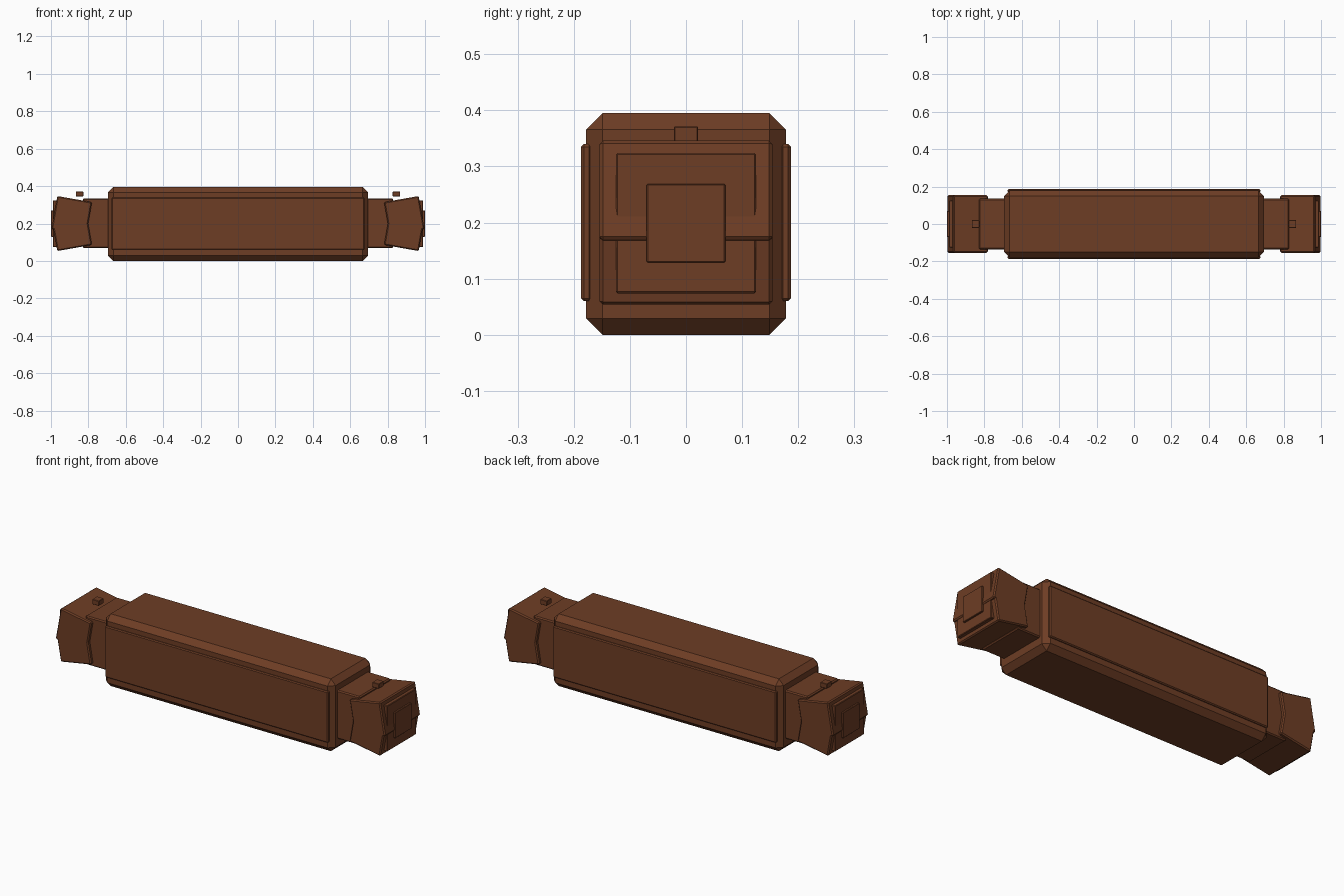
import bpy, math
from mathutils import Matrix, Vector

cube = bpy.data.objects.get("Cube")
if cube:
    bpy.data.objects.remove(cube, do_unlink=True)

brown = bpy.data.materials.new("brown")
brown.use_nodes = True
colour = (0.155, 0.047, 0.018, 1)
brown.diffuse_color = colour
brown.node_tree.nodes["Principled BSDF"].inputs["Base Color"].default_value = colour


def block(name, centre, size, bevel=0.005, tilt=0.0):
    """Box with chamfered edges, tilted about the y axis."""
    bpy.ops.mesh.primitive_cube_add(size=1)
    ob = bpy.context.object
    ob.name = name
    ob.data.transform(Matrix.Diagonal((*size, 1)))
    ob.location = centre
    ob.rotation_euler.y = tilt
    ob.data.materials.append(brown)
    mod = ob.modifiers.new("chamfer", "BEVEL")
    mod.width = bevel
    mod.segments = 1
    return ob


def jaw(name, side, up, height):
    """Tilted half of an end cap, placed from its outer far corner."""
    a = math.radians(10)
    length = 0.188
    along = Vector((-math.cos(a), 0, -up * math.sin(a)))
    across = Vector((math.sin(a), 0, -up * math.cos(a)))
    c = Vector((0.966, 0, 0.2 + up * 0.147)) + along * length / 2 + across * height / 2
    c.x *= side
    block(name, c, (length, 0.308, height), 0.006, -side * up * a)


# Main body with raised side panels
block("body", (0, 0, 0.1975), (1.39, 0.356, 0.395), 0.029)
for label, s in (("front", -1), ("back", 1)):
    block(label + "_panel", (0, s * 0.1775, 0.2), (1.35, 0.019, 0.28), 0.005)

# Matching ends
for label, s in (("left", 1), ("right", -1)):
    block(label + "_neck", (s * 0.74, 0, 0.202), (0.18, 0.27, 0.265), 0.006)
    jaw(label + "_upper_jaw", s, 1, 0.18)
    jaw(label + "_lower_jaw", s, -1, 0.15)
    block(label + "_end_plate", (s * 0.979, 0, 0.199), (0.022, 0.25, 0.25), 0.003)
    block(label + "_end_centre", (s * 0.99, 0, 0.199), (0.02, 0.14, 0.14), 0.002)
    block(label + "_knob", (s * 0.847, 0, 0.358), (0.04, 0.043, 0.027), 0.002)
